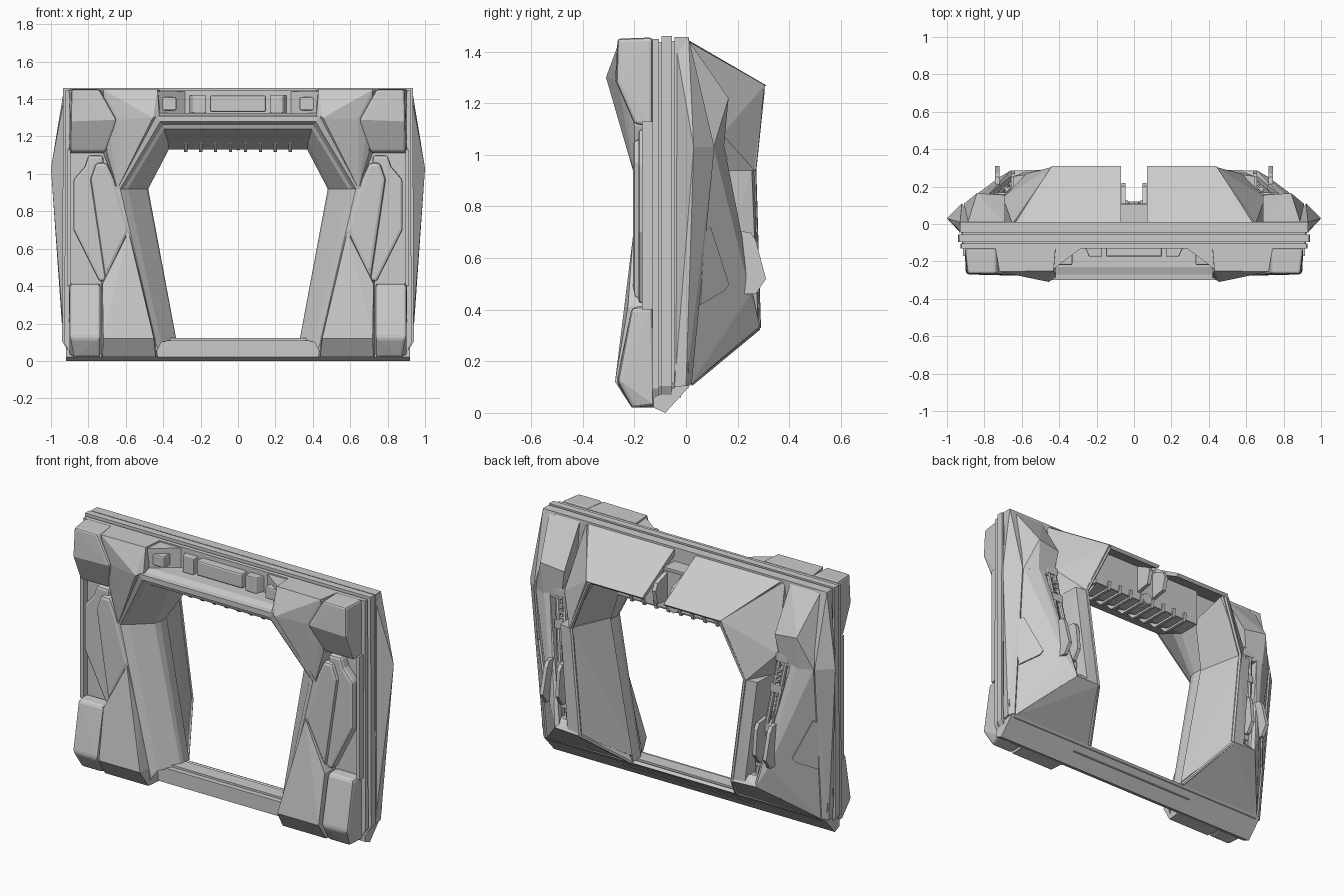
import bpy, bmesh, math
from mathutils import Vector


def finish(name, bm, mirror=True, bevel=0.0):
    bmesh.ops.recalc_face_normals(bm, faces=bm.faces)
    me = bpy.data.meshes.new(name)
    bm.to_mesh(me)
    bm.free()
    ob = bpy.data.objects.new(name, me)
    bpy.context.collection.objects.link(ob)
    if bevel:
        m = ob.modifiers.new("bevel", 'BEVEL')
        m.width, m.segments = bevel, 2
    if mirror:
        ob.modifiers.new("mirror", 'MIRROR')
    return ob


def hull(name, pts, mirror=True, bevel=0.0):
    bm = bmesh.new()
    vs = [bm.verts.new(p) for p in pts]
    r = bmesh.ops.convex_hull(bm, input=vs)
    junk = [v for v in r["geom_interior"] + r["geom_unused"] if isinstance(v, bmesh.types.BMVert)]
    bmesh.ops.delete(bm, geom=list(set(junk)), context='VERTS')
    bmesh.ops.dissolve_limit(bm, angle_limit=0.03, verts=bm.verts, edges=bm.edges)
    return finish(name, bm, mirror, bevel)


def prism(name, poly, y0, y1, mirror=True, bevel=0.0):
    bm = bmesh.new()
    a = [bm.verts.new((x, y0, z)) for x, z in poly]
    b = [bm.verts.new((x, y1, z)) for x, z in poly]
    bm.faces.new(a)
    bm.faces.new(b[::-1])
    for i in range(len(poly)):
        j = (i + 1) % len(poly)
        bm.faces.new((a[i], b[i], b[j], a[j]))
    return finish(name, bm, mirror, bevel)


def box(name, x, y, z, mirror=True, bevel=0.0):
    return hull(name, [(a, b, c) for a in x for b in y for c in z], mirror, bevel)


def rod(name, p, q, r, n=8):
    p, q = Vector(p), Vector(q)
    bm = bmesh.new()
    bmesh.ops.create_cone(bm, cap_ends=True, segments=n, radius1=r, radius2=r, depth=(q - p).length)
    rot = (q - p).to_track_quat('Z', 'Y')
    for v in bm.verts:
        v.co = rot @ v.co + (p + q) / 2
    return finish(name, bm)


# Main frame: stacked slabs leaving grooves around the rim
def half_frame(d, zb):
    return [(0, 1.46 - d), (0.935 - d, 1.46 - d), (0.94 - d, zb + 0.07), (0.90 - d, zb), (0, zb),
            (0, 0.11), (0.42, 0.11), (0.57, 0.92), (0.40, 1.26), (0, 1.26)]


for i, (y0, y1, d, zb) in enumerate([(-0.13, -0.105, 0.012, 0.025), (-0.105, -0.095, 0.022, 0.035),
                                     (-0.095, -0.055, 0.0, 0.035), (-0.055, -0.045, 0.018, 0.05),
                                     (-0.045, 0.01, 0.004, 0.095)]):
    prism(f"frame_slab_{i}", half_frame(d, zb), y0, y1)

# Sill with sloped underside
hull("sill", [(x, y, z) for x in (-0.92, 0.92) for y, z in
              [(-0.125, 0.02), (-0.08, 0.0), (0.02, 0.11), (0.0, 0.12), (-0.125, 0.06)]], False)
box("sill_tread", (-0.43, 0.43), (-0.10, -0.02), (0.06, 0.122), False)

# Opening lining: rings of (y top, y corner, y bottom) and xz points
bm = bmesh.new()
rings = []
for ys, p in [((-0.13, -0.13, -0.13), ((0.44, 1.32), (0.67, 0.93), (0.46, 0.04))),
              ((-0.30, -0.20, -0.20), ((0.44, 1.31), (0.66, 0.92), (0.45, 0.04))),
              ((-0.30, -0.20, -0.20), ((0.415, 1.28), (0.63, 0.92), (0.43, 0.06))),
              ((-0.265, -0.18, -0.19), ((0.40, 1.265), (0.61, 0.92), (0.42, 0.08))),
              ((-0.255, -0.17, -0.17), ((0.395, 1.24), (0.59, 0.92), (0.41, 0.10))),
              ((-0.10, -0.08, -0.06), ((0.375, 1.17), (0.49, 0.92), (0.335, 0.115))),
              ((-0.02, -0.04, -0.04), ((0.37, 1.13), (0.48, 0.92), (0.33, 0.115))),
              ((0.11, 0.02, 0.02), ((0.37, 1.13), (0.482, 0.92), (0.333, 0.115)))]:
    co = [(0, ys[0], p[0][1])] + [(p[k][0], ys[k], p[k][1]) for k in range(3)]
    rings.append([bm.verts.new(c) for c in co])
for a, b in zip(rings, rings[1:]):
    for k in range(3):
        bm.faces.new((a[k], a[k + 1], b[k + 1], b[k]))
finish("opening_lining", bm)

# Ceiling ribs
for i in range(8):
    x = -0.28 + i * 0.08
    hull(f"ceiling_rib_{i}", [(x + s, y, z) for s in (-0.009, 0.009) for y, z in
                              [(-0.10, 1.17), (-0.05, 1.118), (0.11, 1.118), (0.125, 1.17)]], False)

# Lintel recess and its units
hull("lintel_shelf", [(x, y, z) for x in (-0.43, 0.43) for y, z in
                      [(-0.13, 1.27), (-0.13, 1.325), (-0.23, 1.325), (-0.29, 1.305), (-0.27, 1.27)]], False)
box("lintel_centre_unit", (-0.15, 0.15), (-0.175, -0.12), (1.33, 1.42), False, 0.01)
hull("lintel_side_unit", [(x, y, z) for z in (1.325, 1.42) for x, y in
                          [(0.17, -0.12), (0.17, -0.175), (0.24, -0.175), (0.265, -0.12)]], True, 0.006)
hull("lintel_recess_cheek", [(x, y, z) for z in (1.32, 1.44) for x, y in
                             [(0.27, -0.12), (0.33, -0.15), (0.43, -0.24), (0.43, -0.12)]])
box("lintel_end_unit", (0.33, 0.41), (-0.22, -0.15), (1.34, 1.41), True, 0.008)

# Front upper brackets and corner blocks
hull("upper_bracket", [(0.42, -0.13, 1.45), (0.74, -0.13, 1.45), (0.43, -0.25, 1.45), (0.72, -0.255, 1.45),
                       (0.42, -0.285, 1.31), (0.455, -0.31, 1.30), (0.64, -0.265, 1.29), (0.70, -0.20, 1.11),
                       (0.645, -0.20, 0.92), (0.645, -0.13, 0.92), (0.72, -0.13, 1.11), (0.42, -0.13, 1.30)])
hull("upper_corner_block", [(0.74, -0.13, 1.455), (0.905, -0.13, 1.455), (0.905, -0.13, 1.11), (0.71, -0.13, 1.11),
                            (0.65, -0.13, 1.29), (0.74, -0.265, 1.45), (0.89, -0.265, 1.45), (0.65, -0.275, 1.29),
                            (0.895, -0.27, 1.28), (0.71, -0.20, 1.12), (0.895, -0.20, 1.12)], True, 0.012)
hull("lower_corner_block", [(0.735, -0.12, 0.02), (0.90, -0.12, 0.03), (0.735, -0.13, 0.415), (0.905, -0.13, 0.415),
                            (0.735, -0.21, 0.02), (0.88, -0.21, 0.02), (0.735, -0.27, 0.12), (0.90, -0.265, 0.12),
                            (0.735, -0.21, 0.41), (0.90, -0.21, 0.41)], True, 0.015)

# Front lower jamb panels
hull("lower_jamb_panel", [(0.43, -0.12, 0.02), (0.73, -0.12, 0.02), (0.44, -0.21, 0.02), (0.725, -0.21, 0.02),
                          (0.45, -0.275, 0.12), (0.72, -0.275, 0.12), (0.725, -0.225, 0.41), (0.73, -0.13, 0.42),
                          (0.585, -0.205, 0.69), (0.575, -0.13, 0.70), (0.44, -0.13, 0.12)])

# Recessed side pads
prism("outer_pad", [(0.72, 1.10), (0.80, 1.10), (0.82, 1.04), (0.88, 0.97), (0.88, 0.70), (0.74, 0.42), (0.69, 0.44)],
      -0.185, -0.12, True, 0.015)
prism("inner_pad", [(0.70, 1.06), (0.76, 1.06), (0.79, 0.97), (0.71, 0.43), (0.58, 0.70), (0.66, 0.97)],
      -0.205, -0.12, True, 0.018)
box("side_rail", (0.895, 0.915), (-0.17, -0.12), (0.40, 1.13))

# Outer side wings
hull("side_wing", [(0.92, -0.045, 1.455), (0.93, 0.01, 1.455), (0.85, 0.01, 1.45), (0.93, -0.05, 1.03),
                   (1.0, 0.03, 1.03), (0.92, 0.11, 1.03), (0.85, 0.0, 0.11), (0.93, -0.045, 0.1),
                   (0.935, 0.0, 0.105), (0.905, 0.022, 0.11)])

# Rear hood panels, ceiling core and upper corner facets
hull("rear_hood_panel", [(0.07, 0.0, 1.45), (0.64, 0.0, 1.45), (0.44, 0.31, 1.27), (0.07, 0.31, 1.27),
                         (0.07, 0.0, 1.41), (0.60, 0.0, 1.41), (0.42, 0.295, 1.255), (0.07, 0.295, 1.255)])
box("ceiling_core", (-0.375, 0.375), (0.0, 0.11), (1.135, 1.36), False)
hull("rear_upper_facet", [(0.44, 0.305, 1.27), (0.58, 0.265, 0.94), (0.65, 0.0, 1.445), (0.70, 0.14, 1.08),
                          (0.37, 0.0, 1.135), (0.48, -0.04, 0.92), (0.72, 0.0, 0.94), (0.41, 0.28, 1.255)])

# Rear jambs, closing facets at the base, outer flank and shoulder
hull("rear_inner_jamb", [(0.57, 0.265, 0.94), (0.645, 0.255, 0.94), (0.50, 0.285, 0.33), (0.58, 0.28, 0.33),
                         (0.48, -0.04, 0.92), (0.66, 0.0, 0.94), (0.33, -0.04, 0.115), (0.60, 0.0, 0.115)])
hull("rear_base_facet", [(0.50, 0.29, 0.33), (0.66, 0.285, 0.335), (0.34, 0.01, 0.11), (0.90, 0.012, 0.105),
                         (0.89, 0.03, 0.36), (0.66, 0.24, 0.38), (0.52, 0.26, 0.38), (0.5, 0.0, 0.38)])
hull("rear_outer_flank", [(0.91, 0.107, 1.03), (0.83, 0.145, 1.05), (0.79, 0.145, 1.05), (0.72, 0.25, 0.46),
                          (0.69, 0.25, 0.46), (0.66, 0.285, 0.34), (0.64, 0.27, 0.34), (0.90, 0.015, 0.105),
                          (0.68, 0.0, 0.11), (0.79, 0.0, 1.05), (0.91, 0.0, 1.03)])
hull("rear_shoulder", [(0.69, 0.005, 1.45), (0.89, 0.005, 1.45), (0.69, 0.155, 1.20), (0.84, 0.165, 1.22),
                       (0.72, 0.14, 1.02), (0.83, 0.147, 1.03), (0.91, 0.107, 1.03), (0.72, 0.0, 1.02),
                       (0.91, 0.0, 1.03)])

# Raised plate lying on the outer flank plane
base, up, across = Vector((0.90, 0.015, 0.105)), Vector((0.01, 0.092, 0.925)), Vector((-0.18, 0.235, 0.355))
out = across.cross(up)
out = out.normalized() * (0.01 if out.x > 0 else -0.01)
plate = []
for y, z in [(0.065, 0.70), (0.09, 0.72), (0.16, 0.50), (0.145, 0.475), (0.05, 0.42)]:
    dy, dz = y - base.y, z - base.z
    det = up.y * across.z - across.y * up.z
    p = base + up * ((across.z * dy - across.y * dz) / det) + across * ((up.y * dz - up.z * dy) / det)
    plate += [p - out, p + out]
hull("flank_plate", plate)

# Seal strips along the rear opening rim
rim = [(0.43, 0.295, 1.255), (0.57, 0.262, 0.94), (0.50, 0.28, 0.33), (0.345, 0.02, 0.115)]
for i, (p, q) in enumerate(zip(rim, rim[1:])):
    rod(f"rim_seal_{i}", p, q, 0.011, 6)

# Rear channel with rods, clamps and latches
hull("channel_floor", [(x, y, z) for y in (0.0, 0.09) for x, z in
                       [(0.62, 1.05), (0.82, 1.05), (0.72, 0.36), (0.54, 0.36)]])
for i, dx in enumerate((-0.022, 0.022)):
    rod(f"channel_rod_{i}", (0.735 + dx, 0.125, 1.10), (0.64 + dx, 0.215, 0.38), 0.014)
for i, t in enumerate((0.05, 0.3, 0.62, 0.9)):
    x, y, z = 0.735 - 0.095 * t, 0.125 + 0.09 * t, 1.10 - 0.72 * t
    box(f"rod_clamp_{i}", (x - 0.04, x + 0.04), (y - 0.08, y + 0.018), (z - 0.025, z + 0.025), True, 0.006)
for i in range(9):
    z = 0.74 + i * 0.03
    x = 0.665 + (z - 0.74) * 0.13
    box(f"channel_tooth_{i}", (x, x + 0.03), (0.08, 0.16), (z, z + 0.014))
for i, x in enumerate((0.635, 0.72)):
    top = 0.31 if i else 0.285
    hull(f"latch_fin_{i}", [(x + s, y, z) for s in (0, 0.022) for y, z in
                            [(0.14, 0.71), (0.25, 0.70), (0.27, 0.67), (top, 0.52), (top - 0.04, 0.46), (0.14, 0.46)]])

# Centre latch between the hood panels
box("centre_latch_base", (-0.07, 0.07), (0.0, 0.105), (1.16, 1.375), False)
hull("centre_latch_cheek", [(x, y, z) for x in (0.045, 0.068) for y, z in
                            [(0.08, 1.36), (0.20, 1.32), (0.22, 1.28), (0.20, 1.20), (0.08, 1.18)]])
prism("centre_latch_knob", [(0.035 * math.cos(k * math.pi / 4), 1.16 + 0.035 * math.sin(k * math.pi / 4))
                            for k in range(8)], 0.06, 0.12, False)
